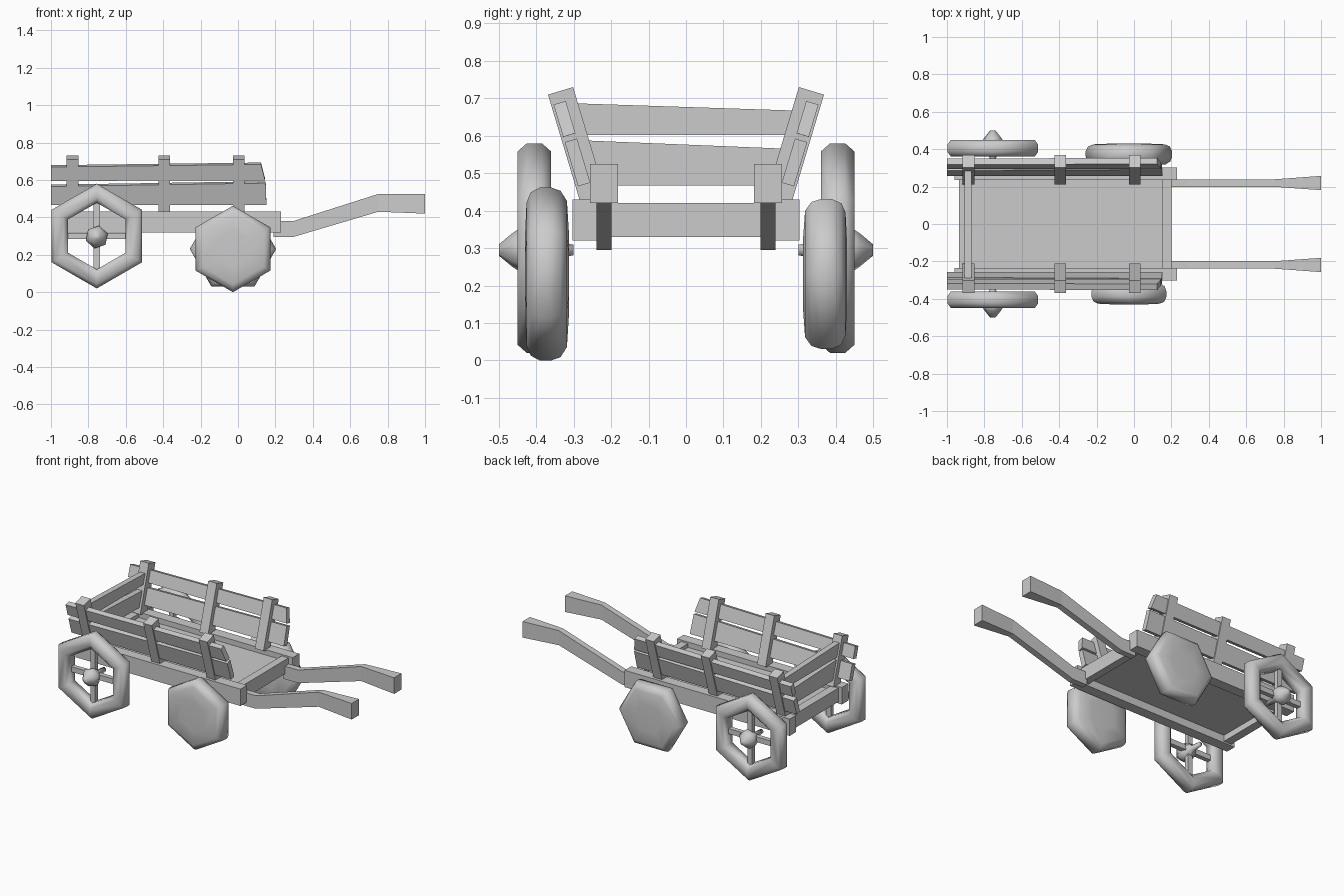
import bpy, bmesh
from math import sin, cos, tau
from mathutils import Vector

cube = bpy.data.objects.get("Cube")
if cube:
    bpy.data.objects.remove(cube, do_unlink=True)

GREY = (0.6, 0.6, 0.6, 1)
wood = bpy.data.materials.new("plain grey")
wood.use_nodes = True
wood.diffuse_color = GREY
wood.node_tree.nodes["Principled BSDF"].inputs["Base Color"].default_value = GREY


def loft(name, rings, closed=False, smooth=False):
    """Skin a row of matching rings; cap the ends unless the row is closed."""
    bm = bmesh.new()
    loops = [[bm.verts.new(p) for p in ring] for ring in rings]
    n = len(loops[0])
    pairs = list(zip(loops, loops[1:]))
    if closed:
        pairs.append((loops[-1], loops[0]))
    else:
        bm.faces.new(loops[0])
        bm.faces.new(loops[-1])
    for a, b in pairs:
        for i in range(n):
            j = (i + 1) % n
            bm.faces.new((a[i], a[j], b[j], b[i]))
    bmesh.ops.recalc_face_normals(bm, faces=bm.faces)
    for f in bm.faces:
        f.smooth = smooth
    mesh = bpy.data.meshes.new(name)
    bm.to_mesh(mesh)
    bm.free()
    mesh.materials.append(wood)
    obj = bpy.data.objects.new(name, mesh)
    bpy.context.collection.objects.link(obj)
    return obj


def box(name, x, y, z):
    return loft(name, [[(a, y[0], z[0]), (a, y[1], z[0]), (a, y[1], z[1]), (a, y[0], z[1])]
                       for a in x])


def hexagon(x, z, r, y, turn=0):
    return [(x + r * sin(turn + tau * k / 6), y, z + r * cos(turn + tau * k / 6))
            for k in range(6)]


def leaning(s, z0, z1, thick, shift=0):
    """Cross-section in y and z of a board that leans outward on side s."""
    along = Vector((0.3, 1)).normalized()
    out = Vector((along.y, -along.x)) * thick / 2
    mids = [Vector((0.245 + shift + (z - 0.42) * 0.3, z)) for z in (z0, z1)]
    pts = [mids[0] - out, mids[0] + out, mids[1] + out, mids[1] - out]
    return [(s * p.x, p.y) for p in pts]


# Bed and cross beams
box("floor", (-0.92, 0.16), (-0.24, 0.24), (0.37, 0.395))
box("front_beam", (0.15, 0.20), (-0.24, 0.24), (0.33, 0.42))
box("rear_beam", (-0.935, -0.88), (-0.24, 0.24), (0.33, 0.42))

for s, side in ((1, "left"), (-1, "right")):
    # Side rail
    box(side + "_rail", (-0.96, 0.23), (s * 0.235, s * 0.303), (0.32, 0.43))

    # Bent handle, flaring toward the grip
    path = ((0.19, 0.295, 0.38, 0.02), (0.295, 0.295, 0.38, 0.02),
            (0.75, 0.43, 0.525, 0.02), (1.0, 0.42, 0.525, 0.038))
    loft(side + "_handle", [[(x, s * 0.219 - w, lo), (x, s * 0.219 + w, lo),
                             (x, s * 0.219 + w, hi), (x, s * 0.219 - w, hi)]
                            for x, lo, hi, w in path])

    # Leaning stakes
    for i, x in enumerate((-0.885, -0.395, 0.005)):
        ring = leaning(s, 0.42, 0.72, 0.07)
        loft(f"{side}_stake_{i + 1}", [[(x + d, y, z) for y, z in ring]
                                       for d in (-0.031, 0.031)])

    # Side planks, slightly uneven at the ends
    for name, rear, front, end, skew in (("lower", (0.47, 0.57), (0.47, 0.588), 0.152, -0.004),
                                         ("upper", (0.60, 0.674), (0.602, 0.688), 0.145, -0.022)):
        a = [(-1.0, y, z) for y, z in leaning(s, *rear, 0.034, 0.012)]
        b = [(end + (skew if i > 1 else 0), y, z)
             for i, (y, z) in enumerate(leaning(s, *front, 0.034, 0.012))]
        loft(f"{side}_{name}_plank", [a, b])

    # Open rear wheel: rim, spokes and hub
    wx, wz = -0.755, 0.30
    section = ((0.28, 0.385), (0.28, 0.425), (0.258, 0.45), (0.205, 0.45),
               (0.178, 0.43), (0.178, 0.38), (0.205, 0.36), (0.258, 0.36))
    loft(side + "_rear_rim", [hexagon(wx, wz, r, s * y) for r, y in section],
         closed=True, smooth=True)
    box(side + "_upright_spoke", (wx - 0.017, wx + 0.017),
        (s * 0.39, s * 0.42), (wz - 0.19, wz + 0.19))
    box(side + "_level_spoke", (wx - 0.17, wx + 0.17),
        (s * 0.39, s * 0.42), (wz - 0.017, wz + 0.017))
    hub = ((0.015, 0.30), (0.02, 0.36), (0.05, 0.405), (0.062, 0.44), (0.045, 0.465), (0.015, 0.50))
    loft(side + "_hub", [hexagon(wx, wz - 0.005, r, s * y, 0.2) for r, y in hub], smooth=True)

    # Solid front wheel; the left one is turned by half a side
    disc = ((0.10, 0.312), (0.195, 0.318), (0.222, 0.335), (0.231, 0.36),
            (0.231, 0.39), (0.218, 0.415), (0.19, 0.426), (0.10, 0.43))
    loft(side + "_front_wheel", [hexagon(-0.027, 0.231, r, s * y, tau / 12 if s > 0 else 0)
                                 for r, y in disc], smooth=True)

# Tailgate planks, sloping down a little toward the left
for name, lo, right_top, left_top, half in (("lower", 0.467, 0.588, 0.565, 0.28),
                                            ("upper", 0.602, 0.687, 0.667, 0.305)):
    loft(name + "_tailgate_plank",
         [[(-0.905, y, lo), (-0.868, y, lo), (-0.868, y, top), (-0.905, y, top)]
          for y, top in ((-half, right_top), (half, left_top))])
